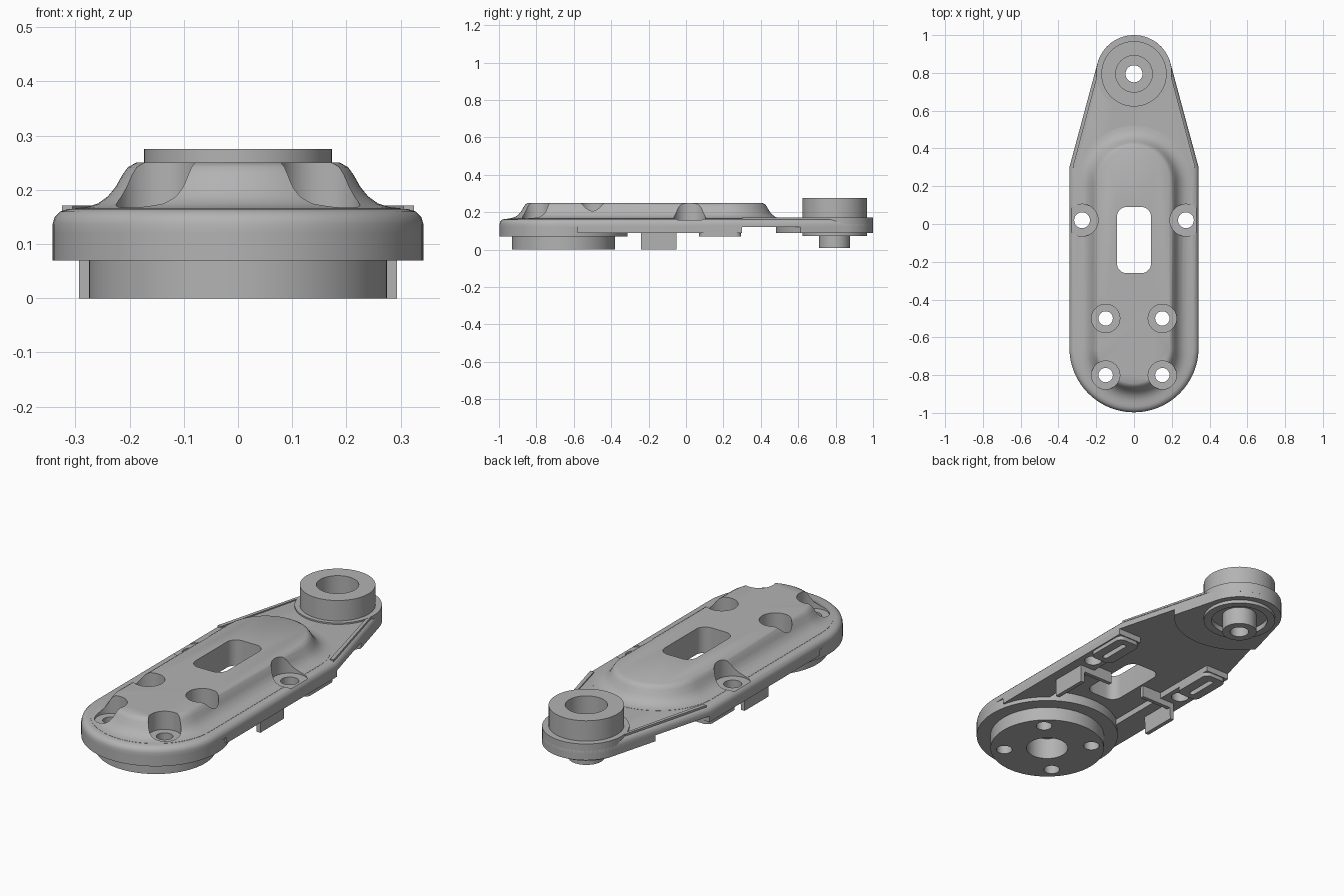
import bpy, bmesh
from math import sin, cos, radians

old = bpy.data.objects.get("Cube")
if old:
    bpy.data.objects.remove(old, do_unlink=True)

grey = bpy.data.materials.new("plain grey")
grey.use_nodes = True
colour = (0.45, 0.45, 0.45, 1)
grey.diffuse_color = colour
grey.node_tree.nodes["Principled BSDF"].inputs["Base Color"].default_value = colour

FRONT, BACK = -0.655, 0.8      # centres of the two round ends
SCREWS = [(x, y) for x in (-0.15, 0.15) for y in (-0.8, -0.5)]
LUGS = [(-0.275, 0.02), (0.275, 0.02)]


def arc(cx, cy, r, start, end, n):
    angles = [radians(start + (end - start) * i / n) for i in range(n + 1)]
    return [(cx + r * cos(a), cy + r * sin(a)) for a in angles]


def circle(x, y, r, n=48):
    return arc(x, y, r, 0, 360, n)[:-1]


def outline(inset=0):
    """Round front, straight flanks, tapering to a smaller round back."""
    r = 0.342 - inset
    return (arc(0, FRONT, r, 180, 360, 48) + [(r, 0.3)]
            + arc(0, BACK, 0.2 - inset, 15, 165, 32) + [(-r, 0.3)])


def stadium(r, y0=FRONT, y1=0.22):
    return arc(0, y0, r, 180, 360, 40) + arc(0, y1, r, 0, 180, 40)


def box(x0, x1, y0, y1):
    return [(x0, y0), (x1, y0), (x1, y1), (x0, y1)]


def rounded_box(x0, x1, y0, y1, r):
    return (arc(x0 + r, y0 + r, r, 180, 270, 8) + arc(x1 - r, y0 + r, r, 270, 360, 8)
            + arc(x1 - r, y1 - r, r, 0, 90, 8) + arc(x0 + r, y1 - r, r, 90, 180, 8))


def loft(name, layers):
    """Skin a stack of (profile, z) rings and cap both ends."""
    bm = bmesh.new()
    rings = [[bm.verts.new((x, y, z)) for x, y in pts] for pts, z in layers]
    n = len(rings[0])
    for a, b in zip(rings, rings[1:]):
        for i in range(n):
            j = (i + 1) % n
            bm.faces.new((a[i], a[j], b[j], b[i]))
    bm.faces.new(rings[0][::-1])
    bm.faces.new(rings[-1])
    bmesh.ops.recalc_face_normals(bm, faces=bm.faces)
    mesh = bpy.data.meshes.new(name)
    bm.to_mesh(mesh)
    bm.free()
    ob = bpy.data.objects.new(name, mesh)
    bpy.context.collection.objects.link(ob)
    mesh.materials.append(grey)
    return ob


def prism(name, pts, z0, z1):
    return loft(name, [(pts, z0), (pts, z1)])


cutters = []


def cutter(name, pts, z0, z1):
    ob = prism(name, pts, z0, z1)
    ob.hide_render = True
    cutters.append(ob)
    return ob


def select(ob):
    bpy.ops.object.select_all(action='DESELECT')
    ob.select_set(True)
    bpy.context.view_layer.objects.active = ob


def cut(ob, tools, operation='DIFFERENCE'):
    select(ob)
    for tool in tools:
        mod = ob.modifiers.new("cut", 'BOOLEAN')
        mod.operation, mod.solver, mod.object = operation, 'EXACT', tool
        bpy.ops.object.modifier_apply(modifier=mod.name)


# Cutters: window, screw holes, counterbores and pivot bores
window = cutter("window_cutter", rounded_box(-0.09, 0.09, -0.26, 0.09, 0.05), -0.1, 0.4)
screws = [cutter("screw_cutter", circle(x, y, 0.038, 24), -0.1, 0.4) for x, y in SCREWS]
lugs = [cutter("lug_cutter", circle(x, y, 0.042, 24), -0.1, 0.4) for x, y in LUGS]
counterbores = [cutter("counterbore_cutter", circle(x, y, r), 0.158, 0.4)
                for pts, r in ((SCREWS, 0.075), (LUGS, 0.085)) for x, y in pts]
hub_bore = cutter("hub_bore_cutter", circle(0, FRONT, 0.1), -0.1, 0.11)
pivot_hole = cutter("pivot_hole_cutter", circle(0, BACK - 0.005, 0.045), -0.1, 0.4)
pivot_bore = cutter("pivot_bore_cutter", circle(0, BACK - 0.005, 0.097), 0.13, 0.4)
groove = cutter("groove_cutter", circle(0, BACK - 0.005, 0.135), -0.1, 0.1)
back_zone = cutter("back_zone_cutter", circle(0, BACK, 0.32, 64), 0, 0.3)

# Main plate with a softened top edge
plate = loft("arm_plate", [(outline(), 0.12), (outline(), 0.137), (outline(0.004), 0.15),
                           (outline(0.014), 0.16), (outline(0.03), 0.165)])
cut(plate, [window, pivot_hole, pivot_bore] + screws + lugs + counterbores)

# Raised housing with a flared foot
profile = [(0.3, 0.158), (0.3, 0.166), (0.28, 0.168), (0.258, 0.175), (0.24, 0.188),
           (0.226, 0.205), (0.213, 0.228), (0.203, 0.242), (0.188, 0.25)]
housing = loft("raised_housing", [(stadium(r), z) for r, z in profile])
cut(housing, [window] + screws + lugs + counterbores)

# Front hub below the plate
hub_pad = prism("hub_pad", circle(0, FRONT, 0.342, 96), 0.07, 0.12)
hub_disc = prism("hub_disc", circle(0, FRONT, 0.275, 72), 0, 0.07)
for part in (hub_pad, hub_disc):
    cut(part, screws + [hub_bore])

# Back pivot: thickened pad, upper collar, lower ring and spigot
back_pad = prism("pivot_pad", outline(), 0.09, 0.12)
cut(back_pad, [back_zone], 'INTERSECT')
cut(back_pad, [pivot_hole, groove])
rim = prism("pivot_rim", circle(0, BACK, 0.2, 64), 0.12, 0.172)
collar = prism("pivot_collar", circle(0, BACK - 0.005, 0.173, 64), 0.172, 0.275)
for part in (rim, collar):
    cut(part, [pivot_hole, pivot_bore])
ring = prism("pivot_lower_ring", circle(0, BACK - 0.005, 0.173, 64), 0.073, 0.09)
cut(ring, [groove])
spigot = prism("pivot_spigot", circle(0, BACK - 0.005, 0.083), 0.01, 0.12)
cut(spigot, [pivot_hole])

# Mirrored details: underside rails, slotted pads, hanging tabs, cross ribs, edge lips
for side, s in (("left", 1), ("right", -1)):
    def mirrored(pts):
        return [(s * x, y) for x, y in pts]

    slot = cutter("slot_cutter", mirrored(rounded_box(0.262, 0.288, 0.1, 0.26, 0.012)), -0.1, 0.11)
    rail = prism(side + "_rail", mirrored(box(0.21, 0.342, -0.58, 0.3)), 0.09, 0.12)
    cut(rail, [slot] + lugs + [screws[0], screws[1], screws[2], screws[3]])
    pad = prism(side + "_slot_pad", mirrored(rounded_box(0.21, 0.335, 0.07, 0.295, 0.03)), 0.07, 0.09)
    cut(pad, [slot])
    loft(side + "_tab", [(mirrored(box(0.272, 0.293, -0.24, -0.05)), 0),
                         (mirrored(box(0.268, 0.293, -0.24, -0.05)), 0.1)])
    prism(side + "_cross_rib", mirrored(box(0.1, 0.272, -0.07, -0.05)), 0.06, 0.12)
    prism(side + "_edge_lip", mirrored([(0.325, 0.3), (0.2, 0.77), (0.185, 0.77), (0.305, 0.3)]),
          0.158, 0.171)

# Remove cutters, then smooth curved walls and keep edges crisp
for ob in cutters:
    bpy.data.objects.remove(ob, do_unlink=True)
for ob in list(bpy.context.collection.objects):
    if ob.type == 'MESH' and ob.data.materials and ob.data.materials[0] == grey:
        select(ob)
        bpy.ops.object.shade_smooth_by_angle(angle=radians(30))
